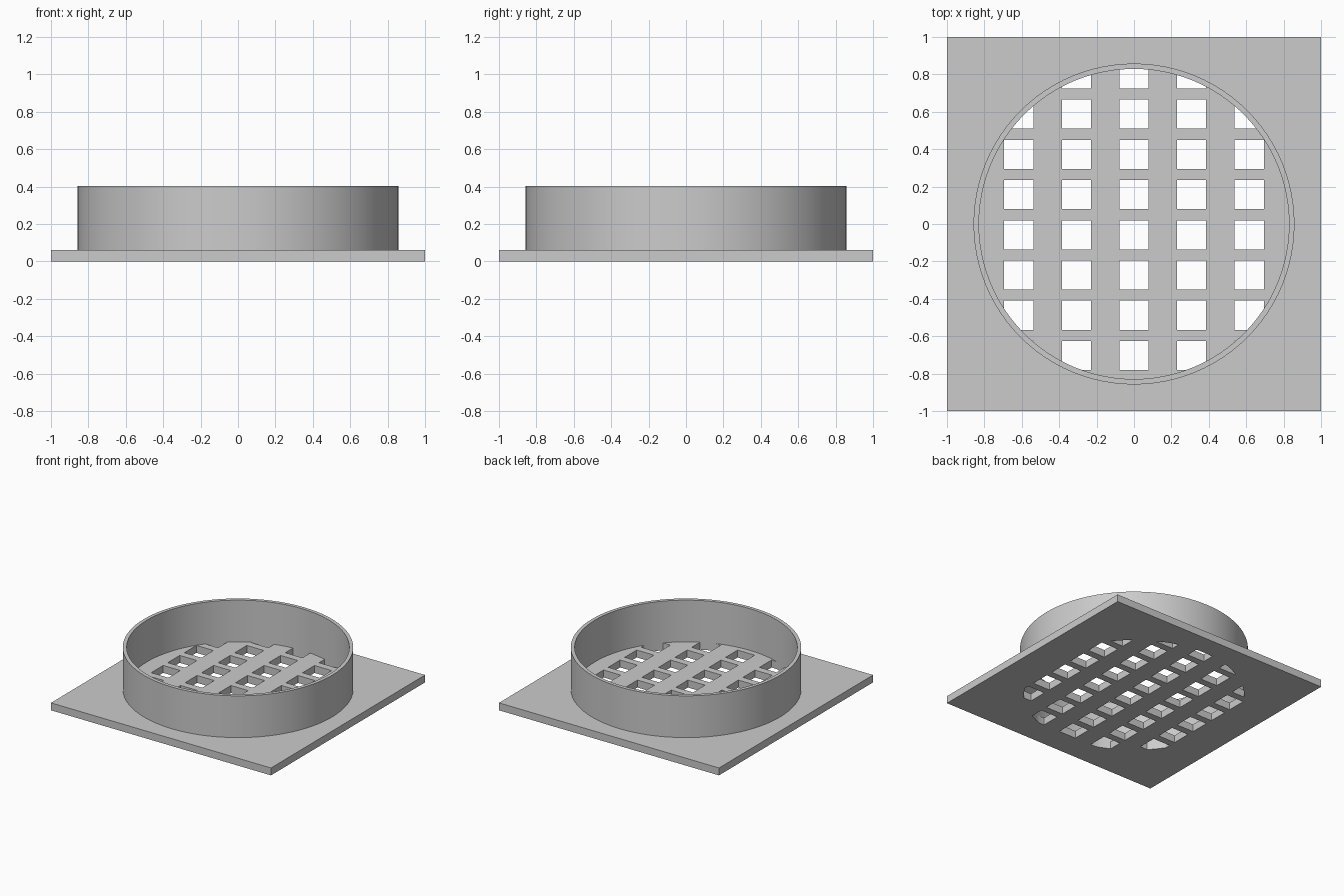
import bpy
import bmesh
from mathutils import Matrix

if "Cube" in bpy.data.objects:
    bpy.data.objects.remove(bpy.data.objects["Cube"], do_unlink=True)

PLATE_H, TOP_H = 0.061, 0.404
R_OUT, R_IN = 0.858, 0.829
HOLE, PITCH_X, PITCH_Y, SHIFT_Y = 0.156, 0.308, 0.2151, -0.058
SEGMENTS = 96

grey = bpy.data.materials.new("light grey")
grey.use_nodes = True
colour = (0.6, 0.6, 0.6, 1)
grey.diffuse_color = colour
grey.node_tree.nodes["Principled BSDF"].inputs["Base Color"].default_value = colour


def add_object(name, bm):
    mesh = bpy.data.meshes.new(name)
    bmesh.ops.recalc_face_normals(bm, faces=bm.faces)
    bm.to_mesh(mesh)
    bm.free()
    mesh.materials.append(grey)
    obj = bpy.data.objects.new(name, mesh)
    bpy.context.collection.objects.link(obj)
    return obj


def add_box(bm, centre, size):
    matrix = Matrix.Translation(centre) @ Matrix.Diagonal((*size, 1))
    bmesh.ops.create_cube(bm, size=1, matrix=matrix)


def apply_boolean(obj, cutter, operation):
    mod = obj.modifiers.new("cut", "BOOLEAN")
    mod.operation, mod.solver, mod.object = operation, "EXACT", cutter
    bpy.context.view_layer.objects.active = obj
    bpy.ops.object.modifier_apply(modifier=mod.name)
    bpy.data.objects.remove(cutter, do_unlink=True)


# Square base plate
bm = bmesh.new()
add_box(bm, (0, 0, PLATE_H / 2), (2, 2, PLATE_H))
plate = add_object("grate_plate", bm)

# Grid of square holes, kept only inside the collar
bm = bmesh.new()
for col in range(-2, 3):
    for row in range(-3, 5):
        add_box(bm, (col * PITCH_X, SHIFT_Y + row * PITCH_Y, 0), (HOLE, HOLE, 0.4))
holes = add_object("hole_cutter", bm)

bm = bmesh.new()
bmesh.ops.create_cone(bm, cap_ends=True, segments=SEGMENTS,
                      radius1=R_IN, radius2=R_IN, depth=0.6)
disc = add_object("disc_cutter", bm)
apply_boolean(holes, disc, "INTERSECT")
apply_boolean(plate, holes, "DIFFERENCE")

# Round collar, spun from a rectangular wall section with a matching start angle
bm = bmesh.new()
loops = []
for radius, z in ((R_OUT, PLATE_H), (R_OUT, TOP_H), (R_IN, TOP_H), (R_IN, PLATE_H)):
    ring = bmesh.ops.create_circle(bm, segments=SEGMENTS, radius=radius,
                                   matrix=Matrix.Translation((0, 0, z)))
    loops.append(ring["verts"])
for a, b in zip(loops, loops[1:] + loops[:1]):
    for i in range(SEGMENTS):
        j = (i + 1) % SEGMENTS
        bm.faces.new((a[i], a[j], b[j], b[i]))
collar = add_object("round_collar", bm)

# Smooth the curved walls, keep rims and plate edges sharp
for obj in (plate, collar):
    bpy.ops.object.select_all(action="DESELECT")
    obj.select_set(True)
    bpy.context.view_layer.objects.active = obj
    bpy.ops.object.shade_smooth_by_angle()
